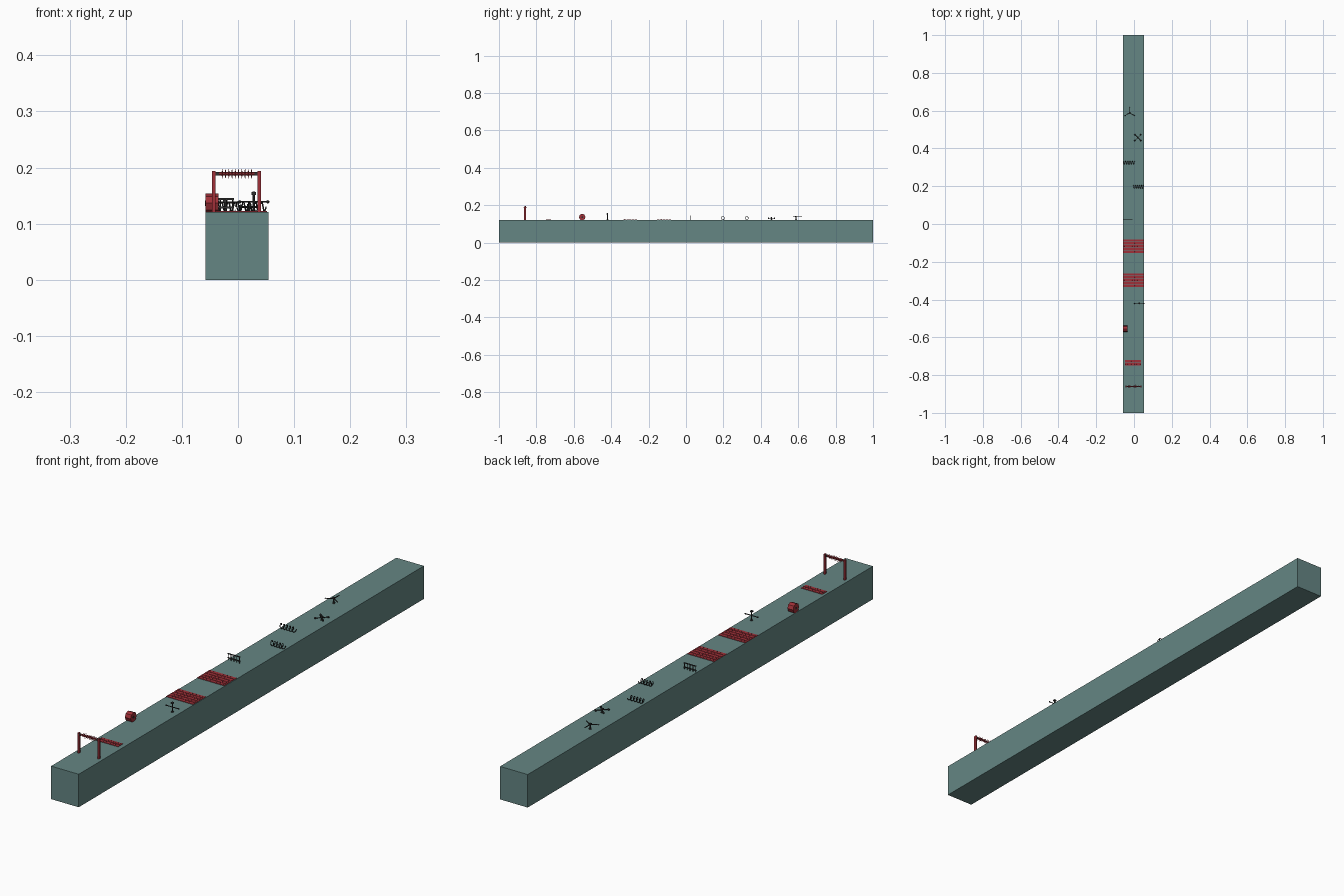
import bpy, math
from mathutils import Vector

if "Cube" in bpy.data.objects:
    bpy.data.objects.remove(bpy.data.objects["Cube"])

TOP = 0.121


def mat(name, c):
    m = bpy.data.materials.new(name)
    m.diffuse_color = (*c, 1)
    m.use_nodes = True
    m.node_tree.nodes["Principled BSDF"].inputs["Base Color"].default_value = m.diffuse_color
    return m


TEAL = mat("teal", (0.13, 0.24, 0.23))
RED = mat("red", (0.35, 0.03, 0.04))
DARK = mat("dark", (0.03, 0.03, 0.03))


def finish(name, m):
    o = bpy.context.object
    o.name = name
    o.data.materials.append(m)
    return o


def box(name, c, s, m):
    bpy.ops.mesh.primitive_cube_add(size=1, location=c)
    o = finish(name, m)
    o.scale = s
    return o


def rod(name, a, b, r1, m, r2=None, n=8):
    a, b = Vector(a), Vector(b)
    d = b - a
    bpy.ops.mesh.primitive_cone_add(vertices=n, radius1=r1, radius2=r1 if r2 is None else r2,
                                    depth=d.length, location=(a + b) / 2)
    o = finish(name, m)
    o.rotation_euler = d.to_track_quat('Z', 'Y').to_euler()
    return o


def ball(name, c, r, m):
    bpy.ops.mesh.primitive_ico_sphere_add(subdivisions=2, radius=r, location=c)
    return finish(name, m)


# long track block
box("track", (-0.002, 0, TOP / 2), (0.112, 2, TOP), TEAL)

# gate with spiked roller
for x in (-0.043, 0.038):
    box("gate_post", (x, -0.86, 0.157), (0.006, 0.010, 0.074), RED)
    box("roller_hub", (x - math.copysign(0.006, x), -0.86, 0.189), (0.006, 0.006, 0.006), DARK)
rod("roller", (-0.042, -0.86, 0.189), (0.037, -0.86, 0.189), 0.003, RED)
for i in range(10):
    x = -0.028 + i * 0.0058
    for k in range(6):
        a = k * math.pi / 3 + math.pi / 6 * (i % 2)
        d = Vector((0, math.cos(a), math.sin(a)))
        c = Vector((x, -0.86, 0.189))
        rod("roller_spike", c + d * 0.002, c + d * 0.010, 0.0015, RED, 0, 5)


# floor panels made of slats with short spikes
def panel(x0, x1, y0, y1, slats, cols):
    pitch = (y1 - y0) / slats
    for j in range(slats):
        y = y0 + (j + 0.5) * pitch
        box("panel_slat", ((x0 + x1) / 2, y, TOP + 0.0008),
            (x1 - x0, pitch * 0.86, 0.002), RED)
        for i in range(cols):
            x = x0 + (i + 0.5) * (x1 - x0) / cols
            rod("panel_spike", (x, y, TOP), (x, y, TOP + 0.005), 0.0015, DARK, 0, 4)


panel(-0.048, 0.038, -0.75, -0.72, 2, 9)
panel(-0.058, 0.052, -0.335, -0.26, 5, 8)
panel(-0.058, 0.052, -0.155, -0.08, 5, 8)

# hexagonal drum on the left edge
d = rod("drum", (-0.058, -0.555, TOP + 0.0155), (-0.035, -0.555, TOP + 0.0155), 0.0175, RED, n=8)
for x in (-0.0585, -0.0345):
    rod("drum_hub", (x - 0.0005, -0.555, TOP + 0.0155), (x + 0.0005, -0.555, TOP + 0.0155), 0.005, DARK)


# spinners: post, cap and radiating arms with ball tips
def spinner(x, y, length, arms, z, top, start, tip):
    rod("spinner_base", (x, y, TOP), (x, y, TOP + 0.002), 0.005, DARK)
    rod("spinner_post", (x, y, TOP), (x, y, top), 0.002, DARK)
    box("spinner_cap", (x, y, top - 0.003), (0.008, 0.008, 0.005), DARK)
    for k in range(arms):
        a = start + k * math.tau / arms
        e = (x + length * math.cos(a), y + length * math.sin(a), z)
        rod("spinner_arm", (x, y, z), e, 0.0016, DARK)
        ball("spinner_tip", e, tip, DARK)


spinner(0.028, -0.42, 0.025, 2, 0.139, 0.157, 0, 0.003)
spinner(0.02, 0.457, 0.022, 4, 0.130, 0.136, math.pi / 4, 0.004)
spinner(-0.023, 0.588, 0.029, 3, 0.138, 0.143, math.pi / 2, 0.002)

# low hurdle
for i in range(5):
    x = -0.055 + i * 0.0115
    rod("hurdle_post", (x, 0.022, TOP), (x, 0.022, 0.145), 0.0013, DARK)
for z in (0.129, 0.144):
    box("hurdle_rail", (-0.032, 0.022, z), (0.05, 0.003, 0.003), DARK)


# coiled wire rolls
def coil(x0, x1, y, turns, r):
    cu = bpy.data.curves.new("wire_coil", 'CURVE')
    cu.dimensions = '3D'
    cu.bevel_depth = 0.0013
    cu.bevel_resolution = 1
    n = turns * 14
    s = cu.splines.new('POLY')
    s.points.add(n)
    for i in range(n + 1):
        a = math.tau * turns * i / n
        s.points[i].co = (x0 + (x1 - x0) * i / n, y + r * math.cos(a), TOP + r + 0.001 + r * math.sin(a), 1)
    o = bpy.data.objects.new("wire_coil", cu)
    bpy.context.collection.objects.link(o)
    cu.materials.append(DARK)


coil(-0.004, 0.05, 0.197, 5, 0.0085)
coil(-0.057, 0.004, 0.325, 5, 0.0085)
